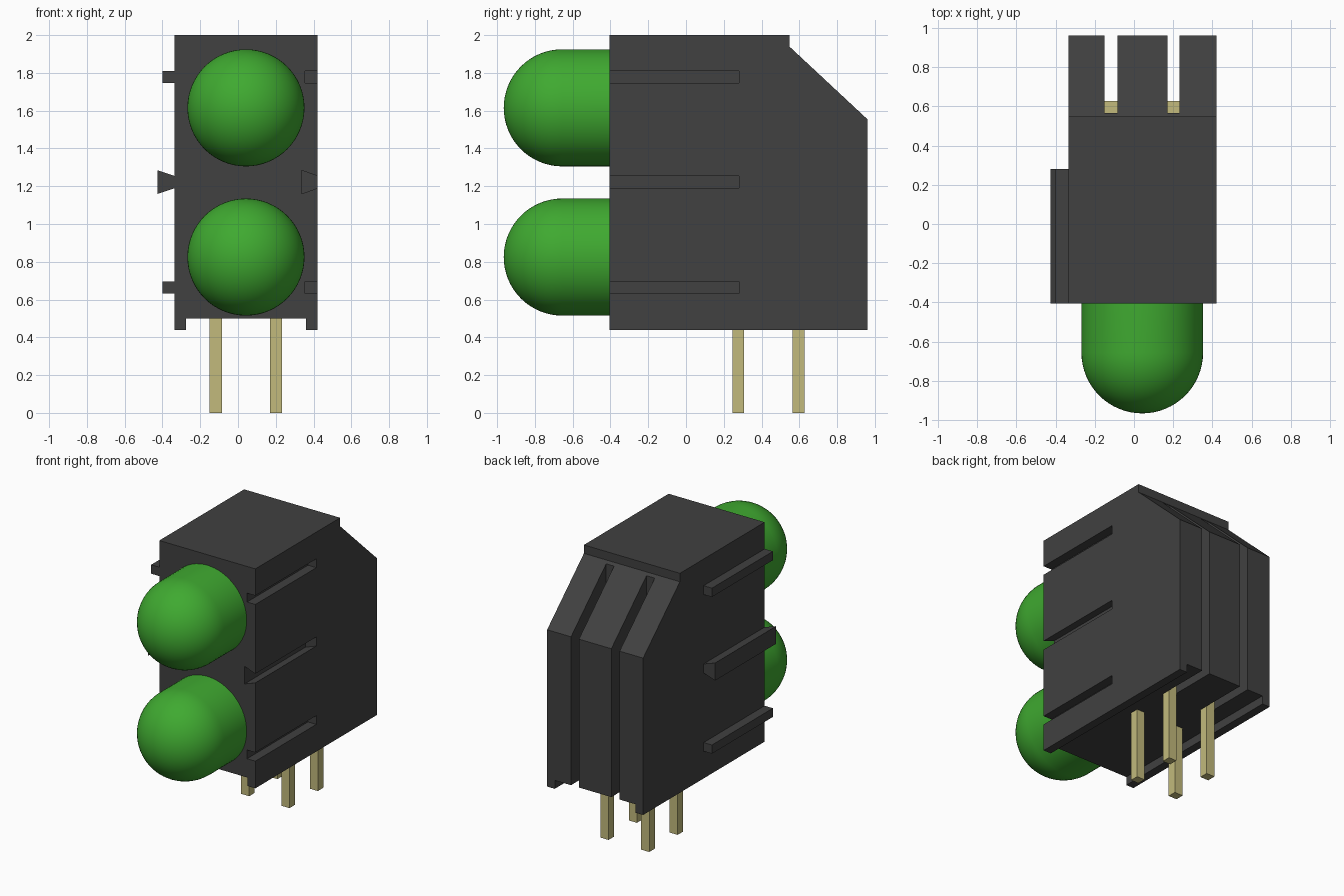
import bpy, bmesh
from math import cos, sin, pi
from mathutils import Vector

if "Cube" in bpy.data.objects:
    bpy.data.objects.remove(bpy.data.objects["Cube"], do_unlink=True)


def material(name, colour):
    m = bpy.data.materials.new(name)
    m.use_nodes = True
    m.diffuse_color = (*colour, 1)
    m.node_tree.nodes["Principled BSDF"].inputs["Base Color"].default_value = (*colour, 1)
    return m


GREY = material("dark grey plastic", (0.052, 0.052, 0.052))
GREEN = material("green lens", (0.05, 0.40, 0.03))
METAL = material("pale gold metal", (0.54, 0.49, 0.20))


def prism(name, profile, start, end, axis, mat):
    """Extrude a profile along x (points are y, z) or along y (points are x, z)."""
    bm = bmesh.new()
    place = (lambda a, b, t: (t, a, b)) if axis == "x" else (lambda a, b, t: (a, t, b))
    face = bm.faces.new([bm.verts.new(place(a, b, start)) for a, b in profile])
    out = bmesh.ops.extrude_face_region(bm, geom=[face])
    shift = Vector(place(0, 0, end - start))
    bmesh.ops.translate(bm, vec=shift, verts=[v for v in out["geom"] if isinstance(v, bmesh.types.BMVert)])
    bmesh.ops.recalc_face_normals(bm, faces=bm.faces)
    mesh = bpy.data.meshes.new(name)
    bm.to_mesh(mesh)
    bm.free()
    mesh.materials.append(mat)
    obj = bpy.data.objects.new(name, mesh)
    bpy.context.collection.objects.link(obj)
    return obj


def box(name, x, y, z, mat):
    return prism(name, [(x[0], z[0]), (x[1], z[0]), (x[1], z[1]), (x[0], z[1])], *y, "y", mat)


def cut(target, cutter):
    cutter.hide_render = True
    mod = target.modifiers.new("cut", "BOOLEAN")
    mod.operation, mod.solver, mod.object = "DIFFERENCE", "EXACT", cutter
    bpy.context.view_layer.objects.active = target
    bpy.ops.object.modifier_apply(modifier=mod.name)
    bpy.data.objects.remove(cutter, do_unlink=True)


LEFT, RIGHT, FRONT, BACK = 0.42, -0.335, -0.405, 0.96
RAIL_END = 0.28
PIN_X = ((-0.15, -0.085), (0.17, 0.232))

# Housing with a sloped back corner
housing = prism("housing", [(FRONT, 0.44), (BACK, 0.44), (BACK, 1.555), (0.547, 1.94),
                            (0.547, 2), (FRONT, 2)], RIGHT, LEFT, "x", GREY)

# Channel underneath and slots in the back
cut(housing, box("channel_cutter", (-0.275, 0.36), (-1, 2), (0.3, 0.5), GREY))
for x in PIN_X:
    cut(housing, box("slot_cutter", x, (0.565, 2), (0.3, 2.5), GREY))


def dovetail(name, inner, outer, wide_x, y, mat):
    """Rail that is wide at wide_x and narrow at the other side."""
    half = lambda x: 0.0625 if x == wide_x else 0.032
    mid = 1.222
    return prism(name, [(inner, mid - half(inner)), (outer, mid - half(outer)),
                        (outer, mid + half(outer)), (inner, mid + half(inner))], *y, "y", mat)


# Grooves on the left side and matching rails on the right side
for label, z in (("upper", (1.747, 1.81)), ("lower", (0.633, 0.695))):
    cut(housing, box("groove_cutter", (0.355, 0.6), (-1, RAIL_END), z, GREY))
    box(label + "_rail", (-0.4, RIGHT), (FRONT, RAIL_END), z, GREY)
cut(housing, dovetail("dovetail_cutter", 0.335, LEFT + 0.001, 0.335, (-1, RAIL_END), GREY))
dovetail("dovetail_rail", RIGHT, -0.425, -0.425, (FRONT, RAIL_END), GREY)


# Domed lenses, spun from a half outline
def lens(name, z, radius=0.31, dome_y=-0.655, steps=16, sides=64):
    bm = bmesh.new()
    outline = [(0, FRONT + 0.02), (radius, FRONT + 0.02)]
    outline += [(radius * cos(pi / 2 * i / steps), dome_y - radius * sin(pi / 2 * i / steps))
                for i in range(steps + 1)]
    verts = [bm.verts.new((r, y, 0)) for r, y in outline]
    edges = [bm.edges.new(pair) for pair in zip(verts, verts[1:])]
    bmesh.ops.spin(bm, geom=verts + edges, cent=(0, 0, 0), axis=(0, 1, 0),
                   angle=2 * pi, steps=sides, use_duplicate=False)
    bmesh.ops.remove_doubles(bm, verts=bm.verts, dist=0.0001)
    bmesh.ops.recalc_face_normals(bm, faces=bm.faces)
    mesh = bpy.data.meshes.new(name)
    bm.to_mesh(mesh)
    bm.free()
    mesh.materials.append(GREEN)
    obj = bpy.data.objects.new(name, mesh)
    obj.location = (0.042, 0, z)
    bpy.context.collection.objects.link(obj)
    bpy.ops.object.select_all(action="DESELECT")
    obj.select_set(True)
    bpy.context.view_layer.objects.active = obj
    bpy.ops.object.shade_smooth_by_angle(angle=pi / 6)


lens("upper_lens", 1.615)
lens("lower_lens", 0.825)

# Four square pins; the back pair runs up inside the slots
for side, x in zip(("right", "left"), PIN_X):
    box("front_pin_" + side, x, (0.247, 0.308), (0, 0.55), METAL)
    box("back_pin_" + side, x, (0.565, 0.627), (0, 1.65), METAL)
